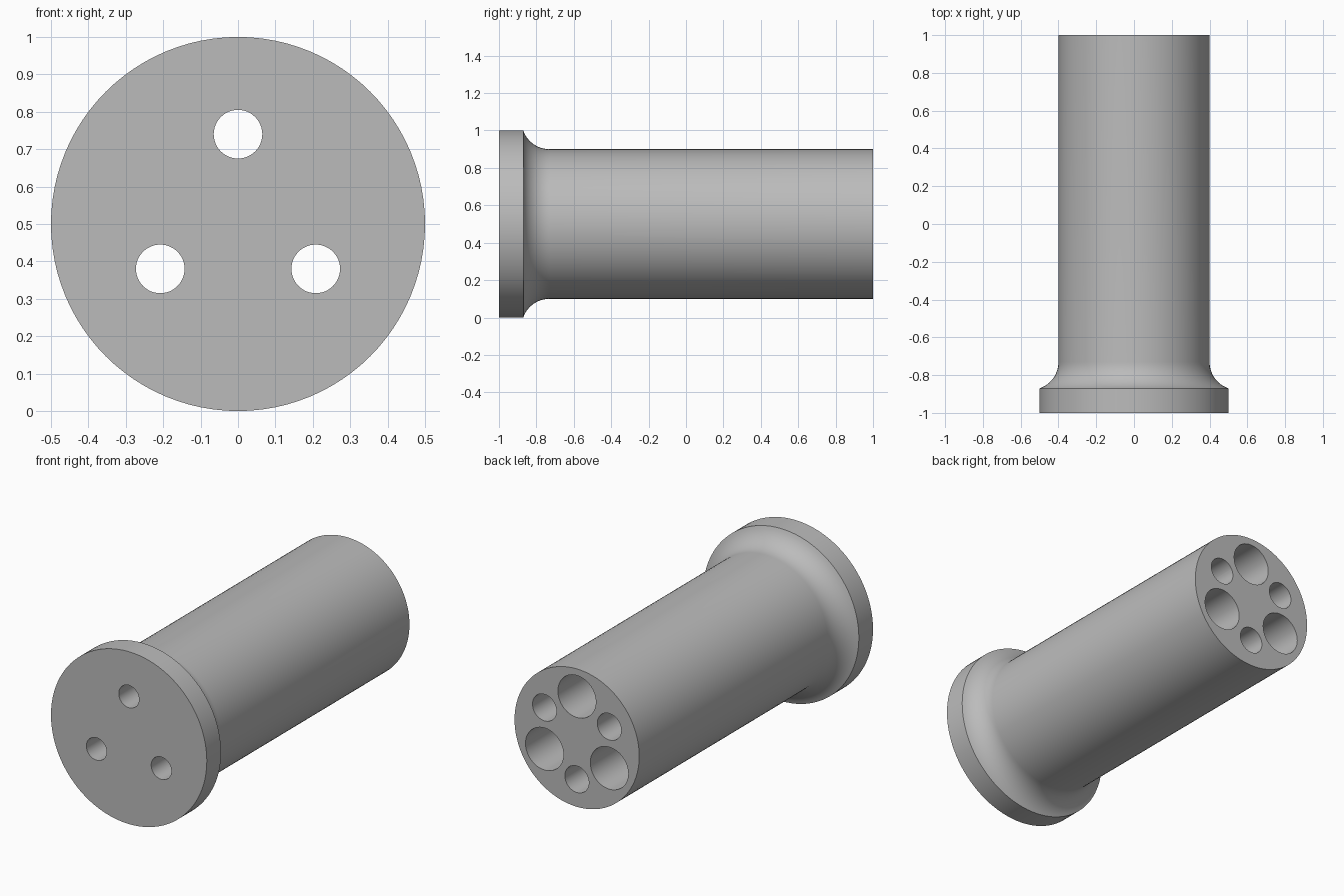
import bpy
import bmesh
from math import sin, cos, pi, radians, acos

cube = bpy.data.objects.get("Cube")
if cube:
    bpy.data.objects.remove(cube, do_unlink=True)

AXIS_Z = 0.5
HOLE_CIRCLE = 0.24

grey = bpy.data.materials.new("plain_grey")
grey.use_nodes = True
grey.diffuse_color = (0.5, 0.5, 0.5, 1)
grey.node_tree.nodes["Principled BSDF"].inputs["Base Color"].default_value = (0.5, 0.5, 0.5, 1)


def lathe(name, profile, sides, x=0.0, z=AXIS_Z):
    """Turn (radius, y) points around an axis parallel to y and cap both ends."""
    bm = bmesh.new()
    rings = []
    for r, y in profile:
        rings.append([bm.verts.new((x + r * cos(2 * pi * i / sides), y,
                                    z + r * sin(2 * pi * i / sides)))
                      for i in range(sides)])
    for a, b in zip(rings, rings[1:]):
        for i in range(sides):
            j = (i + 1) % sides
            bm.faces.new((a[i], a[j], b[j], b[i]))
    bm.faces.new(rings[0])
    bm.faces.new(rings[-1])
    bmesh.ops.recalc_face_normals(bm, faces=bm.faces)
    mesh = bpy.data.meshes.new(name)
    bm.to_mesh(mesh)
    bm.free()
    mesh.materials.append(grey)
    obj = bpy.data.objects.new(name, mesh)
    bpy.context.collection.objects.link(obj)
    return obj


# Flanged barrel with a concave fillet behind the flange
fillet = 0.148
sweep = acos((fillet - 0.1) / fillet)
profile = [(0.5, -1.0)]
for i in range(13):
    a = sweep * (1 - i / 12)
    profile.append((0.4 + fillet * (1 - cos(a)), -0.73 - fillet * sin(a)))
profile.append((0.4, 1.0))
body = lathe("flanged_barrel", profile, 96)

# Stepped through bores alternate with smaller blind bores
stepped = [(0.065, -1.1), (0.065, -0.8), (0.122, -0.8), (0.122, 1.1)]
blind = [(0.077, -0.8), (0.077, 1.1)]
cutters = []
for k in range(6):
    a = radians(90 + 60 * k)
    cutter = lathe("bore_cutter", blind if k % 2 else stepped, 48,
                   HOLE_CIRCLE * cos(a), AXIS_Z + HOLE_CIRCLE * sin(a))
    cutter.hide_render = True
    cutters.append(cutter)
    cut = body.modifiers.new("bore", 'BOOLEAN')
    cut.operation = 'DIFFERENCE'
    cut.solver = 'EXACT'
    cut.object = cutter

# Apply the bores, remove the cutters and smooth the round walls
bpy.ops.object.select_all(action='DESELECT')
body.select_set(True)
bpy.context.view_layer.objects.active = body
for name in [m.name for m in body.modifiers]:
    bpy.ops.object.modifier_apply(modifier=name)
for cutter in cutters:
    bpy.data.objects.remove(cutter, do_unlink=True)
bpy.ops.object.shade_smooth_by_angle(angle=radians(30))
